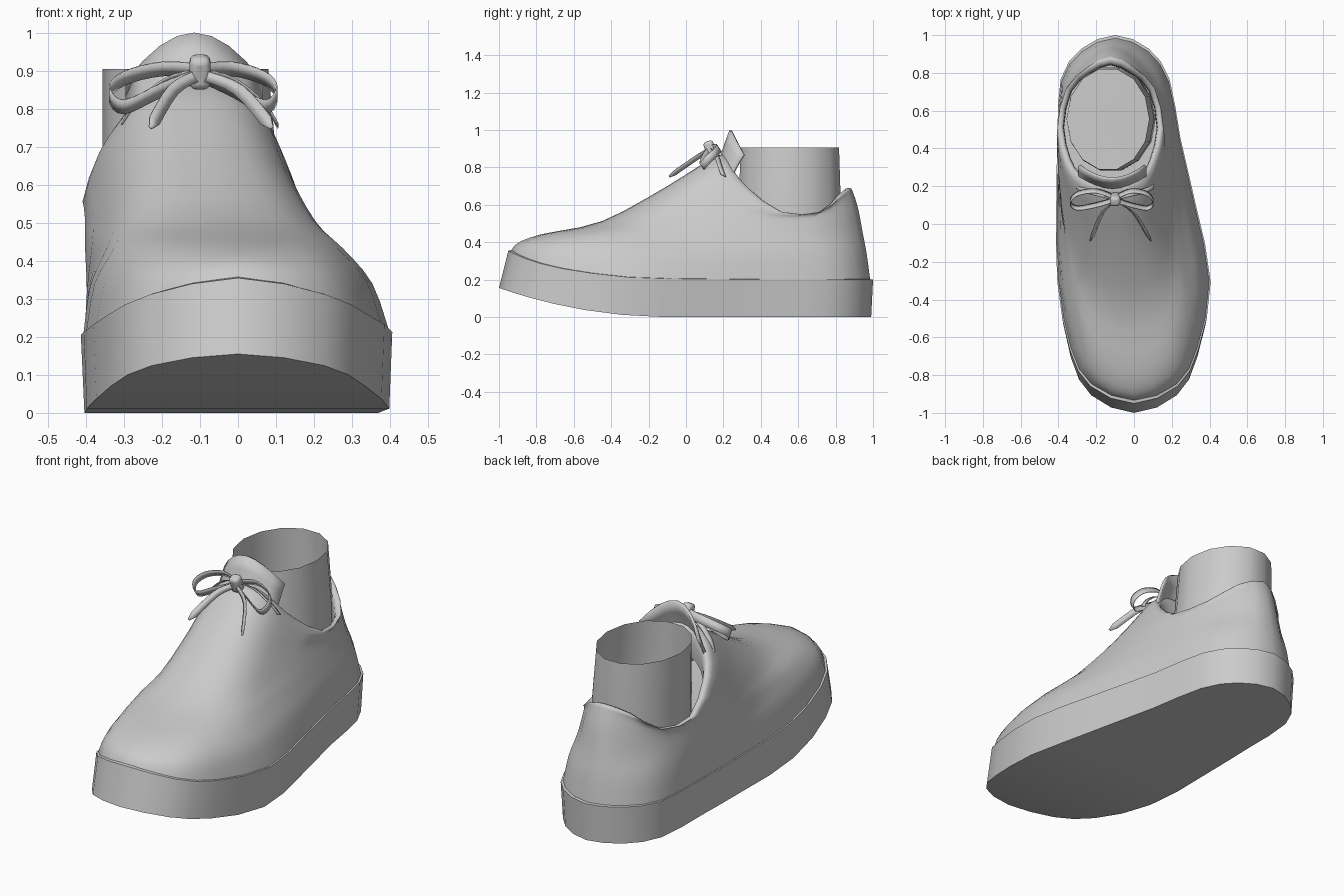
import bpy, bmesh, math
from mathutils import Vector

if "Cube" in bpy.data.objects:
    bpy.data.objects.remove(bpy.data.objects["Cube"])


def build(name, verts, faces, angle=40, thickness=0):
    me = bpy.data.meshes.new(name)
    me.from_pydata([tuple(v) for v in verts], [], faces)
    bm = bmesh.new()
    bm.from_mesh(me)
    bmesh.ops.recalc_face_normals(bm, faces=bm.faces[:])
    bm.to_mesh(me)
    bm.free()
    ob = bpy.data.objects.new(name, me)
    bpy.context.collection.objects.link(ob)
    bpy.ops.object.select_all(action='DESELECT')
    ob.select_set(True)
    bpy.context.view_layer.objects.active = ob
    bpy.ops.object.shade_smooth_by_angle(angle=math.radians(angle))
    if thickness:
        mod = ob.modifiers.new("thickness", 'SOLIDIFY')
        mod.thickness, mod.offset = thickness, 0
    return ob


def spline(pts, n, closed=False):
    """Catmull-Rom curve with n steps per span."""
    out, m = [], len(pts)
    get = (lambda i: pts[i % m]) if closed else (lambda i: pts[max(0, min(m - 1, i))])
    for i in range(m if closed else m - 1):
        a, b, c, d = (get(i + k) for k in (-1, 0, 1, 2))
        for s in range(n):
            t = s / n
            out.append(0.5 * (2 * b + (c - a) * t + (2 * a - 5 * b + 4 * c - d) * t * t
                              + (3 * b - a - 3 * c + d) * t ** 3))
    return out if closed else out + [pts[-1].copy()]


def loft(name, rings, closed=True, caps=False, **kw):
    n = len(rings[0])
    faces = [(r * n + j, r * n + (j + 1) % n, (r + 1) * n + (j + 1) % n, (r + 1) * n + j)
             for r in range(len(rings) - 1) for j in range(n if closed else n - 1)]
    if caps:  # strips across the loop
        for base in (0, (len(rings) - 1) * n):
            for j in range(n // 2):
                quad = dict.fromkeys([j, j + 1, n - j - 1, (n - j) % n])
                faces.append([base + k for k in quad])
    return build(name, [p for r in rings for p in r], faces, **kw)


def mix(a, b, t):
    return a + (b - a) * t


def center_x(y, level):
    """Centre line, bending inwards to the heel; level 0 is sole, 1 is collar."""
    low = mix(0, -.1, max(0, min(1, (y + .3) / .95)))
    high = mix(0, -.125, max(0, min(1, (y + .8) / 1.1)))
    return mix(low, high, level ** .7)


# Half outlines from toe to heel: (position along, width, toe height share)
FOOT = [(0, 0, 1), (.047, .57, .72), (.147, .84, .38), (.33, 1, .08), (.54, .91, .02),
        (.723, .8, 0), (.88, .71, 0), (.963, .44, 0), (1, 0, 0)]
COLLAR = [(0, 0, 1), (.007, .29, .97), (.03, .5, .87), (.08, .68, .7), (.195, .85, .42),
          (.47, 1, 0), (.78, .83, 0), (.93, .43, 0), (1, 0, 0)]


def contour(level, front, back, width, z_front, z_mid, z_back):
    """Closed loop blending from the foot outline to the collar outline."""
    right, left = [], []
    for i, (p, q) in enumerate(zip(FOOT, COLLAR)):
        s, w, f = (mix(a, b, level) for a, b in zip(p, q))
        y = mix(front, back, s)
        heel = {7: .7, 8: 1}.get(i, 0)
        z = z_mid + (z_front - z_mid) * f + (z_back - z_mid) * heel
        cx = center_x(y, level)
        right.append(Vector((cx + width * w, y, z)))
        left.append(Vector((cx - width * w, y, z)))
    return spline(right + left[-2:0:-1], 2, closed=True)


# Sole: slab with a lifted toe
bottom = contour(0, -1, .99, .398, 0, 0, 0)
for p in bottom:
    p.z = .155 * max(0, (-p.y - .1) / .9) ** 2
loft("sole", [bottom, contour(0, -.95, 1, .406, .355, .2, .2),
              contour(0, -.92, .96, .375, .36, .205, .205)], caps=True, angle=35)

# Upper: contours stacked from the sole edge to the collar, then the lining
rings = [contour(*c) for c in (
    (0, -.94, .985, .4, .345, .195, .195),
    (.12, -.9, .967, .38, .395, .33, .33),
    (.42, -.77, .945, .347, .443, .43, .45),
    (.65, -.45, .92, .315, .512, .5, .58),
    (.88, -.1, .895, .292, .70, .54, .66),
    (1, .16, .878, .282, .86, .56, .69),
    (1, .22, .845, .25, .84, .55, .67),
    (1, .22, .84, .245, .72, .45, .55))]
columns = [spline(list(col), 3) for col in zip(*rings)]
loft("upper", [list(r) for r in zip(*columns)], angle=60)

# Sock: open tube standing on the sole, leaning slightly inwards
loft("sock", [[Vector((cx + rx * math.cos(a), .555 + ry * math.sin(a), z))
               for a in (math.tau * i / 14 for i in range(14))]
              for z, cx, rx, ry in ((.22, -.12, .235, .28), (.6, -.125, .232, .28),
                                    (.905, -.138, .218, .27))], angle=50)

# Tongue: curved flap with a rounded peak
rows = []
for i in range(6):
    t = i / 5
    row = []
    for j in range(9):
        u = j / 4 - 1
        z = .68 + t * (.318 - .13 * abs(u) ** 1.9)
        row.append(Vector((-.115 + .175 * u, .155 + .085 * t ** 1.5 + .07 * u * u, z)))
    rows.append(row)
loft("tongue", rows, closed=False, angle=60, thickness=.015)


# Laces: flat ribbons, points given as offsets from the knot for each side
def ribbon(name, pts, sign, reach, width, side, tip=1):
    path = spline([Vector((-.1 + sign * reach * x, y, z)) for x, y, z in pts], 4)
    half = Vector((sign * side[0], side[1], side[2])) * width / 2
    k = [1] * (len(path) - 1) + [tip]
    loft(name, [[p - half * s, p + half * s] for p, s in zip(path, k)],
         closed=False, angle=60, thickness=.004)


LOOP = [(0, .14, .9), (.1, .175, .905), (.2, .16, .88), (.238, .115, .84),
        (.2, .085, .805), (.1, .1, .85), (0, .13, .89)]
END = [(0, .12, .89), (.07, .055, .85), (.13, -.09, .75)]
STRAP = [(0, .14, .9), (.09, .16, .875), (.17, .18, .81), (.205, .2, .755)]
for label, sign, loop_reach, end_reach in (("left", -1, 1, 1), ("right", 1, .85, 1.45)):
    ribbon(label + "_bow_loop", LOOP, sign, loop_reach, .044, (0, -.55, .83))
    ribbon(label + "_lace_end", END, sign, end_reach, .036, (.7, -.3, .6), tip=.3)
    ribbon(label + "_lace_strap", STRAP, sign, 1, .03, (0, -.9, .4))

# Knot: rounded block wrapping the bow
bpy.ops.mesh.primitive_cube_add(size=1, location=(-.1, .13, .897), rotation=(.35, 0, 0))
knot = bpy.context.object
knot.name = "lace_knot"
knot.scale = (.055, .055, .09)
bpy.ops.object.transform_apply(location=False, rotation=False, scale=True)
bevel = knot.modifiers.new("rounding", 'BEVEL')
bevel.width, bevel.segments = .018, 3
bpy.ops.object.shade_smooth_by_angle(angle=math.radians(60))
